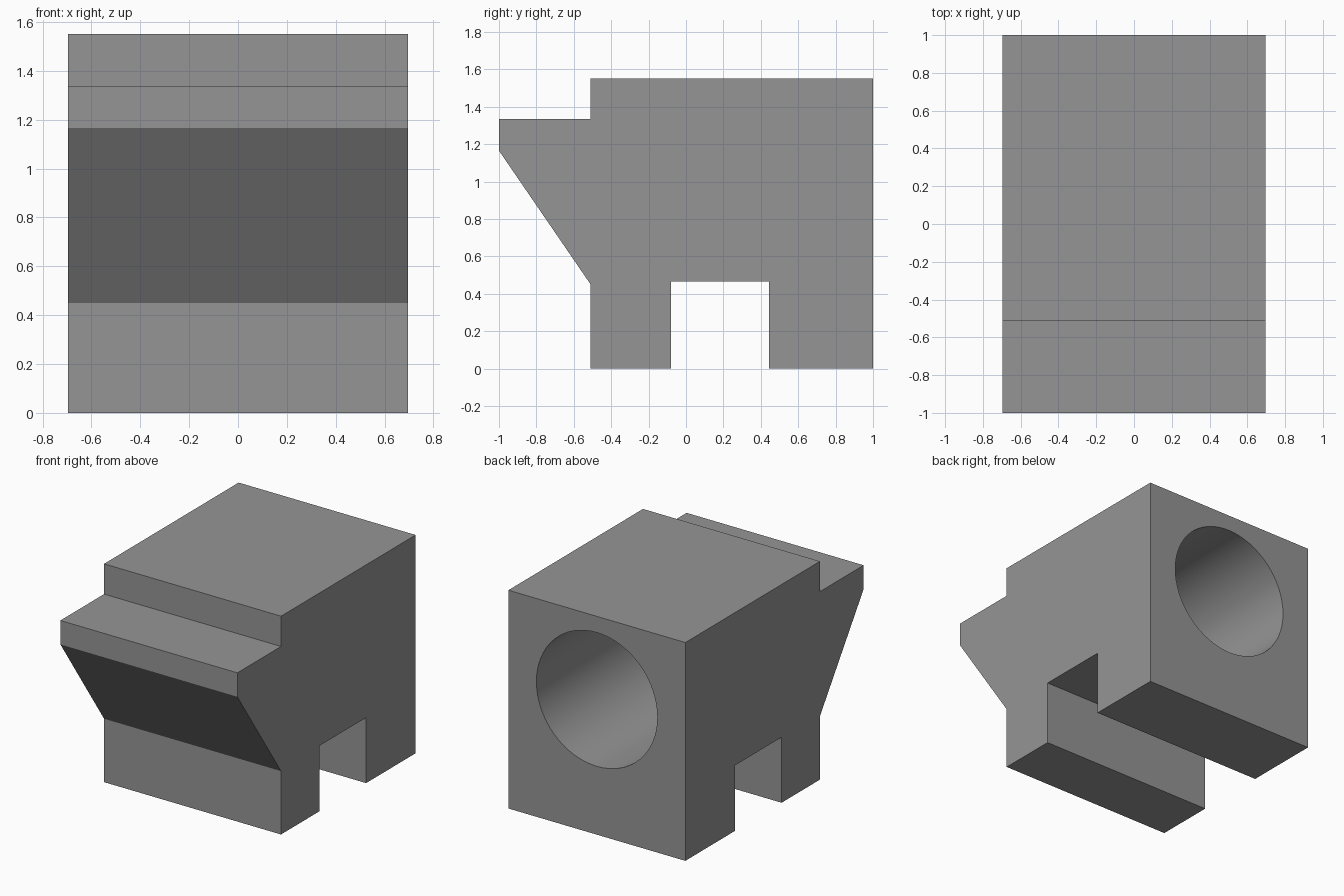
import bpy, bmesh, math
from mathutils import Matrix

if "Cube" in bpy.data.objects:
    bpy.data.objects.remove(bpy.data.objects["Cube"])

HALF_WIDTH = 0.695

grey = bpy.data.materials.new("mid grey")
grey.diffuse_color = (0.3, 0.3, 0.3, 1)
grey.use_nodes = True
grey.node_tree.nodes["Principled BSDF"].inputs["Base Color"].default_value = grey.diffuse_color


def make_object(name, bm):
    bmesh.ops.recalc_face_normals(bm, faces=bm.faces)
    mesh = bpy.data.meshes.new(name)
    bm.to_mesh(mesh)
    bm.free()
    mesh.materials.append(grey)
    obj = bpy.data.objects.new(name, mesh)
    bpy.context.collection.objects.link(obj)
    return obj


# Block: side profile (y, z) with front lip, sloped underside and bottom slot
profile = [(-0.51, 0), (-0.08, 0), (-0.08, 0.465), (0.445, 0.465), (0.445, 0),
           (1, 0), (1, 1.55), (-0.51, 1.55), (-0.51, 1.335), (-1, 1.335),
           (-1, 1.165), (-0.51, 0.45)]
bm = bmesh.new()
side = bm.faces.new([bm.verts.new((-HALF_WIDTH, y, z)) for y, z in profile])
ext = bmesh.ops.extrude_face_region(bm, geom=[side])
bmesh.ops.translate(bm, vec=(2 * HALF_WIDTH, 0, 0),
                    verts=[v for v in ext["geom"] if isinstance(v, bmesh.types.BMVert)])
block = make_object("block", bm)

# Blind round bore in the back face
bore_end, bore_start = -0.3, 1.1
bm = bmesh.new()
bmesh.ops.create_cone(
    bm, cap_ends=True, segments=64, radius1=0.475, radius2=0.475,
    depth=bore_start - bore_end,
    matrix=Matrix.Translation((0, (bore_start + bore_end) / 2, 0.96))
    @ Matrix.Rotation(math.pi / 2, 4, "X"))
cutter = make_object("bore_cutter", bm)
cutter.hide_render = True

cut = block.modifiers.new("bore", "BOOLEAN")
cut.operation = "DIFFERENCE"
cut.solver = "EXACT"
cut.object = cutter
bpy.context.view_layer.objects.active = block
block.select_set(True)
bpy.ops.object.modifier_apply(modifier=cut.name)
bpy.data.objects.remove(cutter)

# Smooth bore wall, crisp block edges
bpy.ops.object.shade_smooth_by_angle(angle=math.radians(30))
